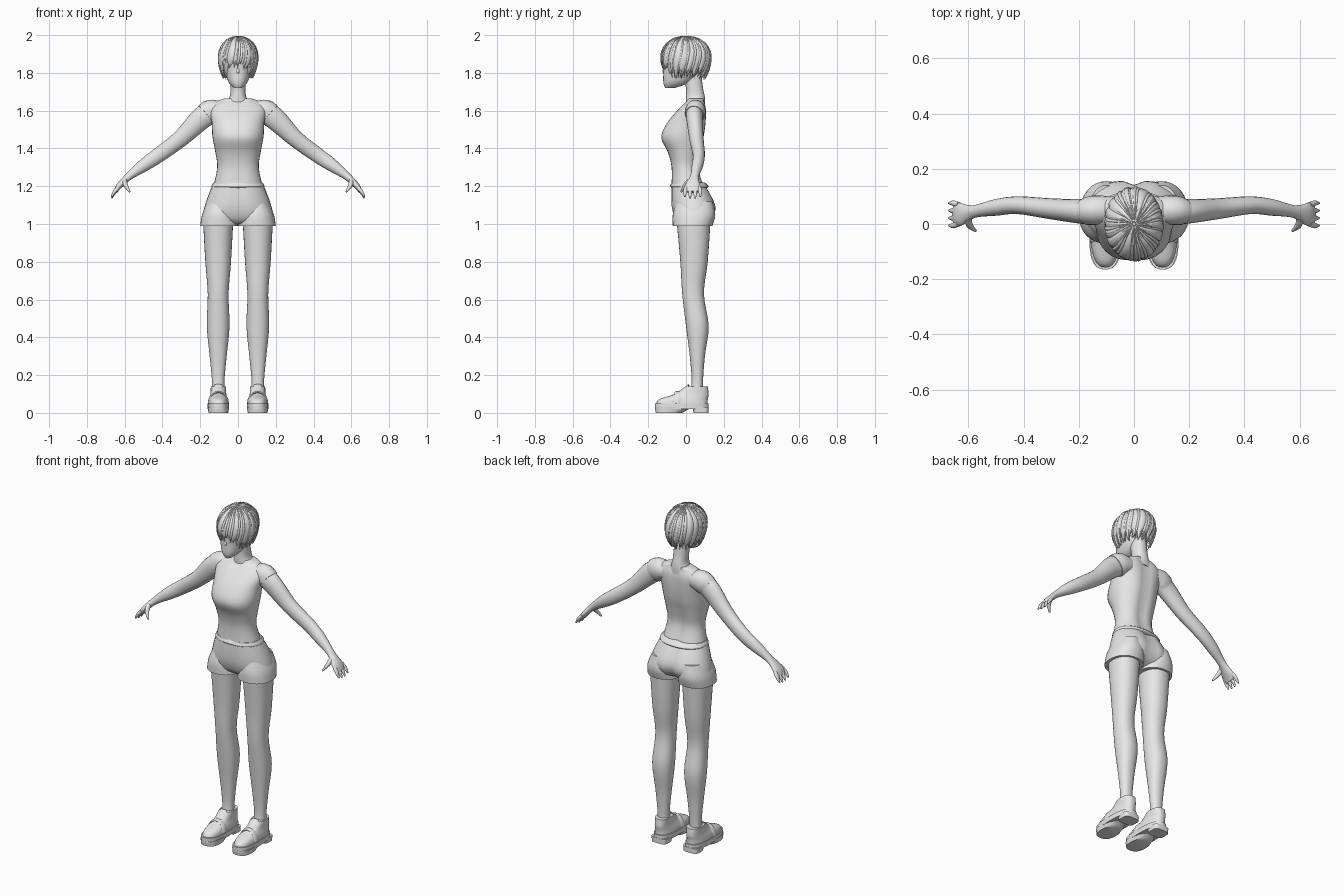
import bpy, bmesh, random
from math import sin, cos, pi, tau, exp, radians, copysign
from mathutils import Vector

random.seed(4)
cube = bpy.data.objects.get("Cube")
if cube:
    bpy.data.objects.remove(cube, do_unlink=True)

# One plain colour for everything
tone = (0.8, 0.8, 0.8, 1)
grey = bpy.data.materials.new("plain grey")
grey.use_nodes = True
grey.diffuse_color = tone
grey.node_tree.nodes["Principled BSDF"].inputs["Base Color"].default_value = tone


def spline(keys, steps=4):
    """Smooth rows of values passing through the key rows."""
    keys = [Vector(key) for key in keys]
    last = len(keys) - 1
    rows = []
    for k in range(last):
        before, start = keys[max(k - 1, 0)], keys[k]
        end, after = keys[k + 1], keys[min(k + 2, last)]
        leave, arrive = (end - before) / 2, (after - start) / 2
        for step in range(steps):
            t = step / steps
            ease = t * t * (3 - 2 * t)
            rows.append(start.lerp(end, ease)
                        + leave * t * (1 - t) ** 2 - arrive * t * t * (1 - t))
    return rows + [keys[last]]


def skin(bm, rings):
    """Bridge a list of point rings and close both ends."""
    rows = [[bm.verts.new(point) for point in ring] for ring in rings]
    count = len(rows[0])
    for lower, upper in zip(rows, rows[1:]):
        for i in range(count):
            j = (i + 1) % count
            bm.faces.new((lower[i], lower[j], upper[j], upper[i]))
    bm.faces.new(rows[0])
    bm.faces.new(reversed(rows[-1]))


def finish(name, bm, mirror=False):
    """Turn the bmesh into a smooth object, paired across x if asked."""
    bmesh.ops.recalc_face_normals(bm, faces=bm.faces)
    mesh = bpy.data.meshes.new(name)
    bm.to_mesh(mesh)
    bm.free()
    mesh.materials.append(grey)
    part = bpy.data.objects.new(name, mesh)
    bpy.context.collection.objects.link(part)
    bpy.ops.object.select_all(action='DESELECT')
    part.select_set(True)
    bpy.context.view_layer.objects.active = part
    bpy.ops.object.shade_smooth_by_angle(angle=radians(50))
    if mirror:
        part.modifiers.new("Mirror", 'MIRROR').use_mirror_merge = False


def stack(name, levels, centre=0, square=2.2, spine=0, cleft=0, segments=32):
    """Level outlines: z, half width, front y, back y."""
    rings = []
    for z, half, front, back in spline(levels):
        ring = []
        for i in range(segments):
            across, along = [copysign(abs(v) ** (2 / square), v)
                             for v in (cos(tau * i / segments), sin(tau * i / segments))]
            x = half * across
            y = (front + back) / 2 + along * (back - front) / 2
            dent = exp(-(x / 0.03) ** 2)
            y += dent * (cleft if along < 0 else -spine)
            ring.append((centre + x, y, z))
        rings.append(ring)
    bm = bmesh.new()
    skin(bm, rings)
    finish(name, bm, mirror=centre > 0)


def tube(bm, nodes, side=(0, 1, 0), segments=12):
    """Rings square to a path: x, y, z, radius across, radius along side."""
    points = [Vector(node[:3]) for node in nodes]
    rings = []
    for k, (point, node) in enumerate(zip(points, nodes)):
        ahead = points[min(k + 1, len(points) - 1)] - points[max(k - 1, 0)]
        ahead.normalize()
        along = Vector(side)
        along = (along - ahead * along.dot(ahead)).normalized()
        across = ahead.cross(along)
        turns = [tau * i / segments for i in range(segments)]
        rings.append([point + across * node[3] * cos(a) + along * node[4] * sin(a)
                      for a in turns])
    skin(bm, rings)


def ellipsoid(name, centre, radii):
    bm = bmesh.new()
    bmesh.ops.create_uvsphere(bm, u_segments=24, v_segments=16, radius=1)
    bmesh.ops.scale(bm, vec=radii, verts=bm.verts)
    bmesh.ops.translate(bm, vec=centre, verts=bm.verts)
    finish(name, bm)


# Head, nose and neck
stack("head", [(1.72, .02, -.11, -.06), (1.75, .05, -.12, .02), (1.81, .07, -.12, .08),
               (1.9, .08, -.12, .1), (1.97, .04, -.06, .06)])
ellipsoid("nose", (0, -.115, 1.81), (.01, .01, .015))
stack("neck", [(1.62, .08, 0, .1), (1.67, .045, 0, .1), (1.72, .04, 0, .09), (1.8, .04, -.02, .08)])

# Sleeveless top with bust and spine hollow
stack("shirt", [(1.2, .13, -.08, .1), (1.3, .11, -.08, .07), (1.38, .12, -.1, .08),
                (1.46, .135, -.135, .1), (1.54, .14, -.1, .11), (1.61, .15, -.04, .11),
                (1.65, .11, 0, .1), (1.665, .07, .01, .1)], spine=.014, cleft=.005)

# Shorts: seat, waistband and leg cuffs
stack("shorts_seat", [(1.22, .13, -.08, .1), (1.1, .175, -.08, .16), (1.03, .18, -.06, .14),
                      (1, .1, -.03, .09)], spine=.02, cleft=.008)
stack("waistband", [(1.19, .13, -.07, .11), (1.2, .14, -.085, .12), (1.22, .13, -.075, .1)])
stack("shorts_leg", [(1.12, .06, -.05, .14), (1.05, .09, -.07, .155), (.99, .1, -.07, .14)], centre=.1)

# Bare legs
stack("leg", [(1.02, .08, -.05, .13), (.8, .068, -.03, .115), (.63, .055, -.02, .095),
              (.46, .06, 0, .12), (.3, .045, .02, .1), (.17, .033, .03, .09), (.1, .035, .02, .09)],
      centre=.105)

# Loafers: upper, sole, tread, heel, strap and tongue
foot = .104
stack("shoe_upper", [(.03, .055, -.16, .115), (.07, .05, -.145, .115), (.1, .042, -.06, .12),
                     (.14, .04, 0, .115)], centre=foot, square=2.5)
stack("shoe_sole", [(.02, .057, -.165, .12), (.05, .057, -.165, .12)], centre=foot, square=2.7)
stack("shoe_tread", [(0, .052, -.16, -.02), (.03, .057, -.165, .03)], centre=foot, square=2.5)
stack("shoe_heel", [(0, .048, .04, .12), (.03, .05, .035, .12)], centre=foot, square=4)
strap, tongue = bmesh.new(), bmesh.new()
arch = [pi * i / 10 for i in range(11)]
tube(strap, [(foot + .05 * cos(a), -.05 + .01 * sin(a), .05 + .06 * sin(a), .006, .02) for a in arch])
finish("shoe_strap", strap, mirror=True)
tube(tongue, spline([(foot, -.04, .1, .01, .025), (foot, 0, .13, .01, .025), (foot, .015, .15, .004, .02)]),
     side=(1, 0, 0))
finish("shoe_tongue", tongue, mirror=True)

# Arms down to the palm, with short cap sleeves
shoulder = (.09, .05, 1.6, .05, .05)
arm, sleeve = bmesh.new(), bmesh.new()
tube(arm, spline([shoulder, (.18, .045, 1.57, .06, .045), (.3, .055, 1.455, .045, .038),
                  (.42, .068, 1.365, .04, .032), (.5, .06, 1.31, .034, .03),
                  (.58, .045, 1.25, .02, .023), (.63, .035, 1.2, .016, .042),
                  (.65, .035, 1.17, .01, .038)]), segments=20)
finish("arm", arm, mirror=True)
tube(sleeve, spline([shoulder, (.14, .05, 1.595, .064, .054), (.17, .045, 1.575, .064, .05)]), segments=20)
finish("sleeve", sleeve, mirror=True)

# Fingers fan out evenly, the middle ones reaching lowest; then the thumb
hand = bmesh.new()
for finger in range(4):
    spread = 1.5 - finger
    reach = .06 - .004 * spread * spread
    root, tip = .035 + .023 * spread, .035 + .027 * spread
    tube(hand, spline([(.635, root, 1.195, .01, .01), (.655, tip, 1.195 - reach / 2, .009, .01),
                       (.67, tip, 1.195 - reach, .004, .004)]))
tube(hand, spline([(.6, .02, 1.23, .012, .014), (.595, -.005, 1.205, .012, .012),
                   (.573, -.025, 1.17, .004, .005)]))
finish("fingers", hand, mirror=True)

# Hair: inner cap and overlapping locks fanning from the crown
crown = Vector((0, 0, 1.88))
ellipsoid("hair_cap", crown, (.093, .12, .106))


def lock(bm, heading, drop, width, thick, lift):
    """Lock over the dome, then hanging past its widest line."""
    nodes = []
    steps = 10
    for k in range(steps + 1):
        bend = .06 + (pi / 2 + drop - .06) * k / steps
        past = bend - pi / 2
        if past < 0:
            reach, height, fade = sin(bend) + lift, cos(bend) + lift / 2, max(.18, sin(bend))
        else:
            reach, height, fade = 1 + lift - past * past / 4, -past, max(.07, 1 - (past / drop) ** 2)
        turn = heading + sin(bend * 1.6) / 8
        spot = crown + Vector((.096 * reach * cos(turn), .122 * reach * sin(turn), .109 * height))
        nodes.append((*spot, thick * (1 + 2 * fade) / 3, width * fade))
    tube(bm, nodes, side=(-sin(heading), cos(heading), 0), segments=8)


def hang(heading):
    """Short fringe over the face, long at the sides and back."""
    facing_front = -sin(heading) > .73
    return random.uniform(.25, .55) if facing_front else random.uniform(.85, 1)


locks, wisps = bmesh.new(), bmesh.new()
for i in range(20):
    heading = tau * (i + .5) / 20
    lock(locks, heading, hang(heading), .024, .011, random.uniform(-.01, .03))
finish("hair_locks", locks)
for i in range(34):
    heading = tau * i / 34 + random.uniform(-.08, .08)
    lock(wisps, heading, hang(heading) + random.uniform(0, .1), .007, .005, random.uniform(.05, .09))
finish("hair_wisps", wisps)
